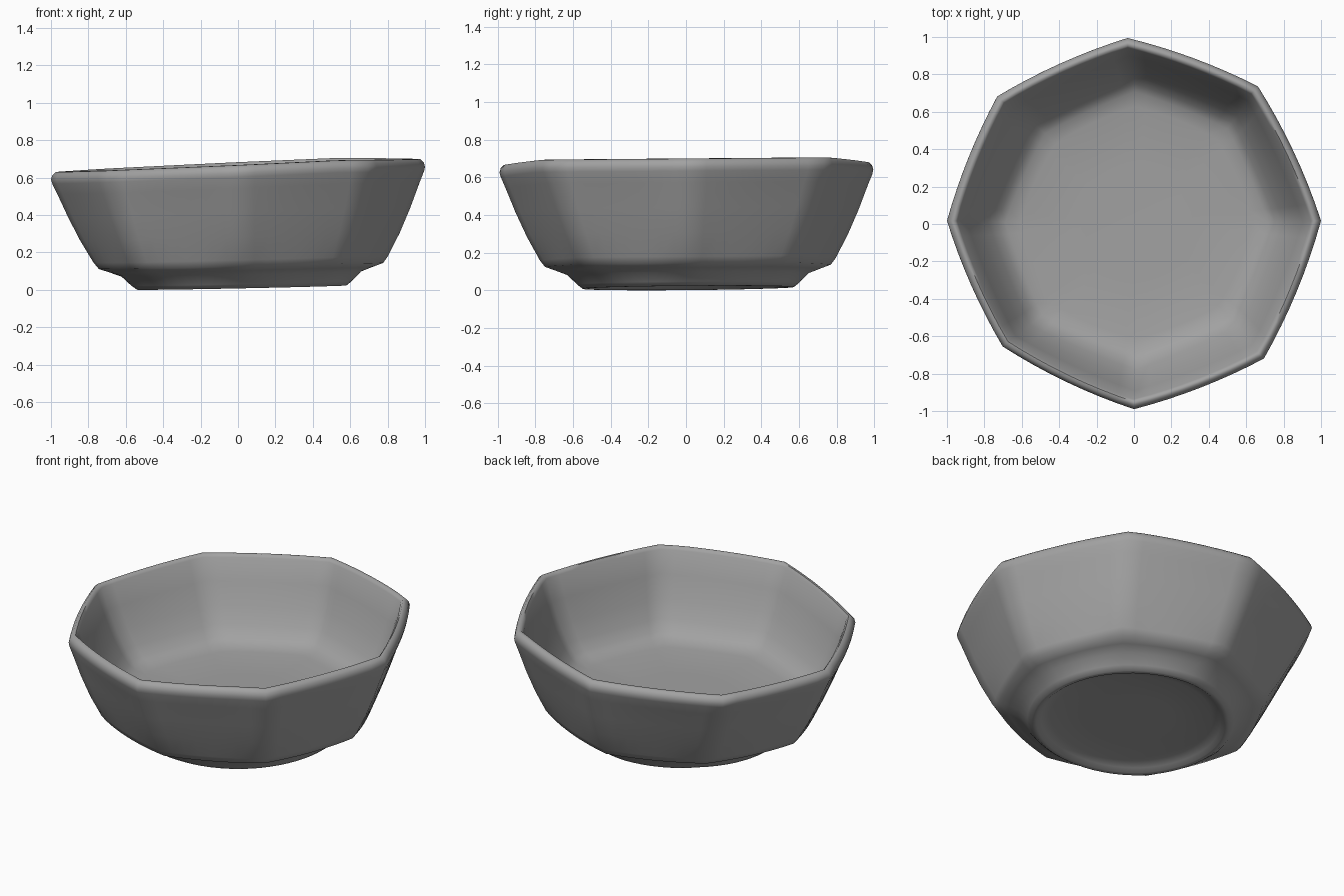
import bpy, bmesh, math
from mathutils import Vector

cube = bpy.data.objects.get("Cube")
if cube:
    bpy.data.objects.remove(cube, do_unlink=True)

SIDES = 8
STEPS = 8  # segments along each side

# Uneven hand-shaped corners: turn at rim in degrees, size at rim, size at foot
CORNERS = [(1, 1, 1), (3, .99, 1), (2, .995, 1), (2, 1, .96),
           (-1, 1, 1), (-2, .96, 1.03), (0, .99, 1), (-1, 1, 1.01)]

# Cross-section from underside to inner floor: radius, height, how octagonal
PROFILE = [
    (.25, .045, 0), (.46, .045, 0), (.51, .03, 0),              # recessed underside
    (.535, .012, 0), (.56, .012, 0), (.59, .035, .1),           # foot ring
    (.64, .085, .3), (.70, .108, .4), (.76, .13, .55),          # flare under the wall
    (.787, .165, .7), (.855, .29, .8), (.915, .42, .8),         # outer wall
    (.968, .55, .75), (.994, .61, .7),
    (1, .633, .7), (.994, .656, .7), (.977, .673, .7),          # rounded rim
    (.96, .675, .7), (.946, .658, .7),
    (.90, .53, .78), (.845, .40, .8), (.79, .305, .85),         # inner wall
    (.745, .25, .85), (.70, .224, .8), (.62, .21, .6),
    (.3, .204, 0),                                              # floor
]


def make_ring(bm, radius, height, octagonal):
    low = 1 - min(height / .633, 1)
    corners = []
    for k, (turn, rim_size, foot_size) in enumerate(CORNERS):
        corners.append((math.radians(360 / SIDES * k + turn * (1 - low)),
                        radius * (rim_size + (foot_size - rim_size) * low)))
    ring = []
    for k, (a0, r0) in enumerate(corners):
        a1, r1 = corners[(k + 1) % SIDES]
        a1 += 2 * math.pi if a1 < a0 else 0
        start = Vector((r0 * math.cos(a0), r0 * math.sin(a0)))
        end = Vector((r1 * math.cos(a1), r1 * math.sin(a1)))
        for s in range(STEPS):
            # Blend a straight side with a rounded one
            t = s / STEPS
            a, r = a0 + (a1 - a0) * t, r0 + (r1 - r0) * t
            bowed = Vector((r * math.cos(a), r * math.sin(a)))
            x, y = bowed.lerp(start.lerp(end, t), octagonal)
            x, y = x + .02 * low, y + .012 * low
            # The bowl leans to one side, most of all at the rim
            lean = (.02 + .038 * height) * min(x, .55) + .008 * y
            ring.append(bm.verts.new((x, y, max(height + lean, 0))))
    return ring


# Clay colour
clay = bpy.data.materials.new("grey_clay")
clay.use_nodes = True
colour = (.36, .36, .36, 1)
clay.diffuse_color = colour
shader = next(n for n in clay.node_tree.nodes if n.type == 'BSDF_PRINCIPLED')
shader.inputs["Base Color"].default_value = colour
shader.inputs["Roughness"].default_value = .8

# Bowl body
bm = bmesh.new()
rings = [make_ring(bm, *p) for p in PROFILE]
for lower, upper in zip(rings, rings[1:]):
    for i in range(len(lower)):
        j = (i + 1) % len(lower)
        bm.faces.new((lower[i], lower[j], upper[j], upper[i]))
bm.faces.new(rings[0][::-1])
bm.faces.new(rings[-1])
bmesh.ops.recalc_face_normals(bm, faces=bm.faces)

mesh = bpy.data.meshes.new("bowl")
bm.to_mesh(mesh)
bm.free()
mesh.materials.append(clay)
bowl = bpy.data.objects.new("bowl", mesh)
bpy.context.collection.objects.link(bowl)

# Soft shading
bpy.context.view_layer.objects.active = bowl
bowl.select_set(True)
bpy.ops.object.shade_smooth_by_angle(angle=math.radians(60))
